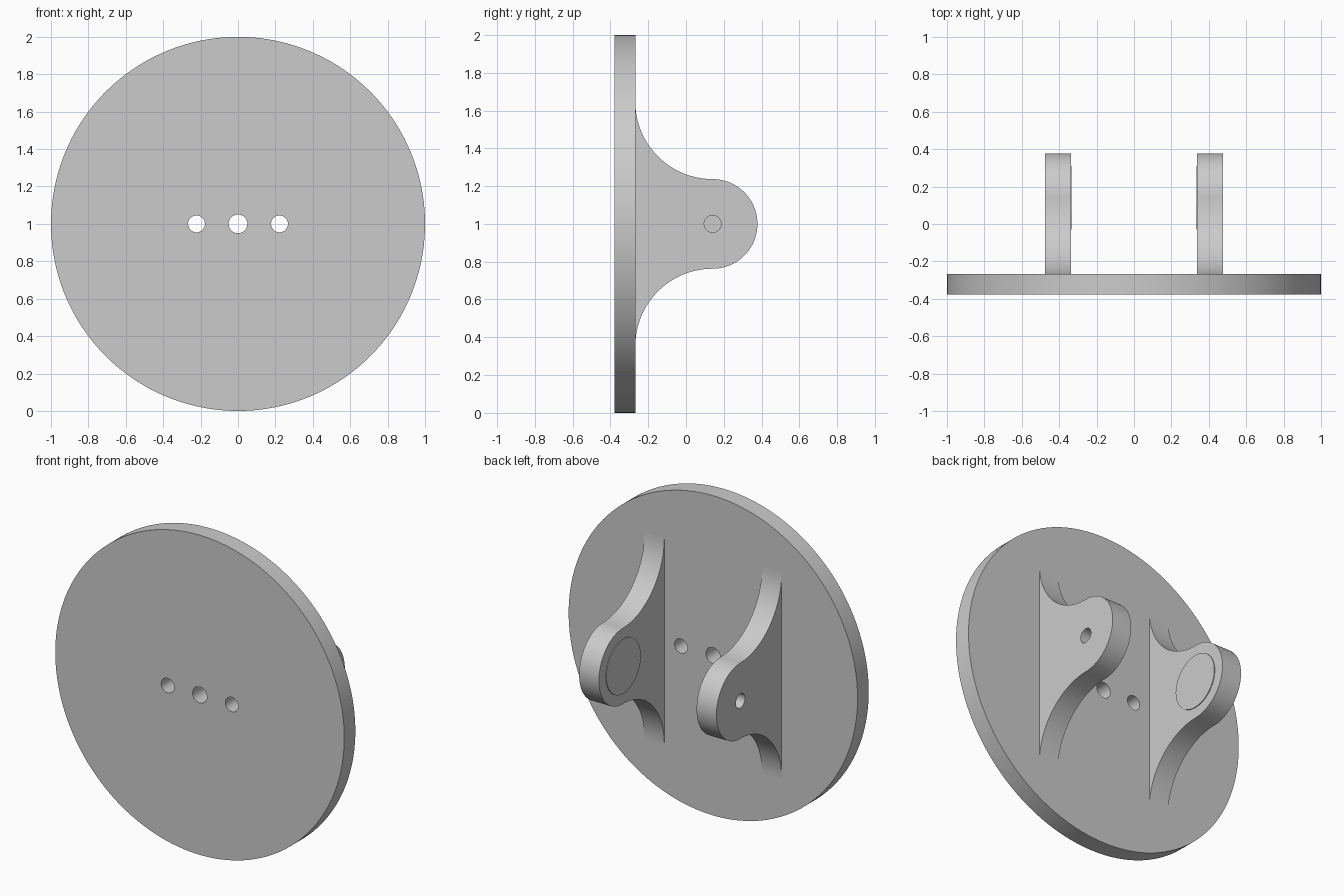
import bpy, bmesh
from math import sin, cos, pi, radians
from mathutils import Matrix

cube = bpy.data.objects.get("Cube")
if cube:
    bpy.data.objects.remove(cube, do_unlink=True)

# One plain grey for everything
grey = bpy.data.materials.new("plain_grey")
grey.use_nodes = True
colour = (0.6, 0.6, 0.6, 1)
grey.diffuse_color = colour
grey.node_tree.nodes["Principled BSDF"].inputs["Base Color"].default_value = colour

MID = 1.0                      # height of the disc centre
FRONT, BACK = -0.378, -0.268   # disc faces
PIVOT, LOBE = 0.141, 0.237     # lobe centre (y) and radius
INNER, OUTER = 0.338, 0.475    # bracket faces (x)


def finish(name, bm):
    bmesh.ops.recalc_face_normals(bm, faces=bm.faces)
    mesh = bpy.data.meshes.new(name)
    bm.to_mesh(mesh)
    bm.free()
    obj = bpy.data.objects.new(name, mesh)
    bpy.context.collection.objects.link(obj)
    mesh.materials.append(grey)
    return obj


def cylinder(name, axis, radius, start, end, centre, segments=48):
    """Cylinder from start to end along the x or y axis."""
    turn = Matrix.Rotation(pi / 2, 4, "Y" if axis == "x" else "X")
    mid = (start + end) / 2
    place = (mid, centre, MID) if axis == "x" else (centre, mid, MID)
    bm = bmesh.new()
    bmesh.ops.create_cone(bm, cap_ends=True, segments=segments, radius1=radius,
                          radius2=radius, depth=abs(end - start),
                          matrix=Matrix.Translation(place) @ turn)
    return finish(name, bm)


def select(obj):
    bpy.ops.object.select_all(action="DESELECT")
    obj.select_set(True)
    bpy.context.view_layer.objects.active = obj


def cut(obj, cutter):
    cutter.hide_render = True
    mod = obj.modifiers.new("hole", "BOOLEAN")
    mod.operation = "DIFFERENCE"
    mod.solver = "EXACT"
    mod.object = cutter
    select(obj)
    bpy.ops.object.modifier_apply(modifier=mod.name)
    bpy.data.objects.remove(cutter, do_unlink=True)


def smooth(obj):
    select(obj)
    bpy.ops.object.shade_smooth_by_angle(angle=radians(30))


# Round plate with three through holes
plate = cylinder("round_plate", "y", 1.0, FRONT, BACK, 0, 160)
for x, r in ((-0.222, 0.045), (0, 0.05), (0.222, 0.045)):
    cut(plate, cylinder("hole_cutter", "y", r, FRONT - 0.1, BACK + 0.1, x))
smooth(plate)


def bracket_profile():
    """Side outline: flared foot, concave sweep, round lobe, mirrored below."""
    sweep = PIVOT - BACK
    steps = 28
    upper = [(BACK - 0.01, MID + LOBE + sweep)]
    for i in range(steps + 1):
        a = pi / 2 * i / steps
        upper.append((PIVOT - sweep * cos(a), MID + LOBE + sweep * (1 - sin(a))))
    for i in range(1, steps):
        a = pi / 2 * (1 - i / steps)
        upper.append((PIVOT + LOBE * cos(a), MID + LOBE * sin(a)))
    lower = [(y, 2 * MID - z) for y, z in reversed(upper)]
    return upper + [(PIVOT + LOBE, MID)] + lower


# Pair of brackets, each with a blind bore outside and a thin pad inside
for side, label in ((1, "left"), (-1, "right")):
    bm = bmesh.new()
    face = bm.faces.new([bm.verts.new((side * INNER, y, z)) for y, z in bracket_profile()])
    geom = bmesh.ops.extrude_face_region(bm, geom=[face])["geom"]
    bmesh.ops.translate(bm, vec=(side * (OUTER - INNER), 0, 0),
                        verts=[v for v in geom if isinstance(v, bmesh.types.BMVert)])
    bracket = finish(label + "_bracket", bm)
    cut(bracket, cylinder("bore_cutter", "x", 0.045, side * (INNER + 0.01),
                          side * (OUTER + 0.1), PIVOT))
    smooth(bracket)
    smooth(cylinder(label + "_inner_pad", "x", 0.17, side * (INNER - 0.005),
                    side * (INNER + 0.005), PIVOT, 64))
